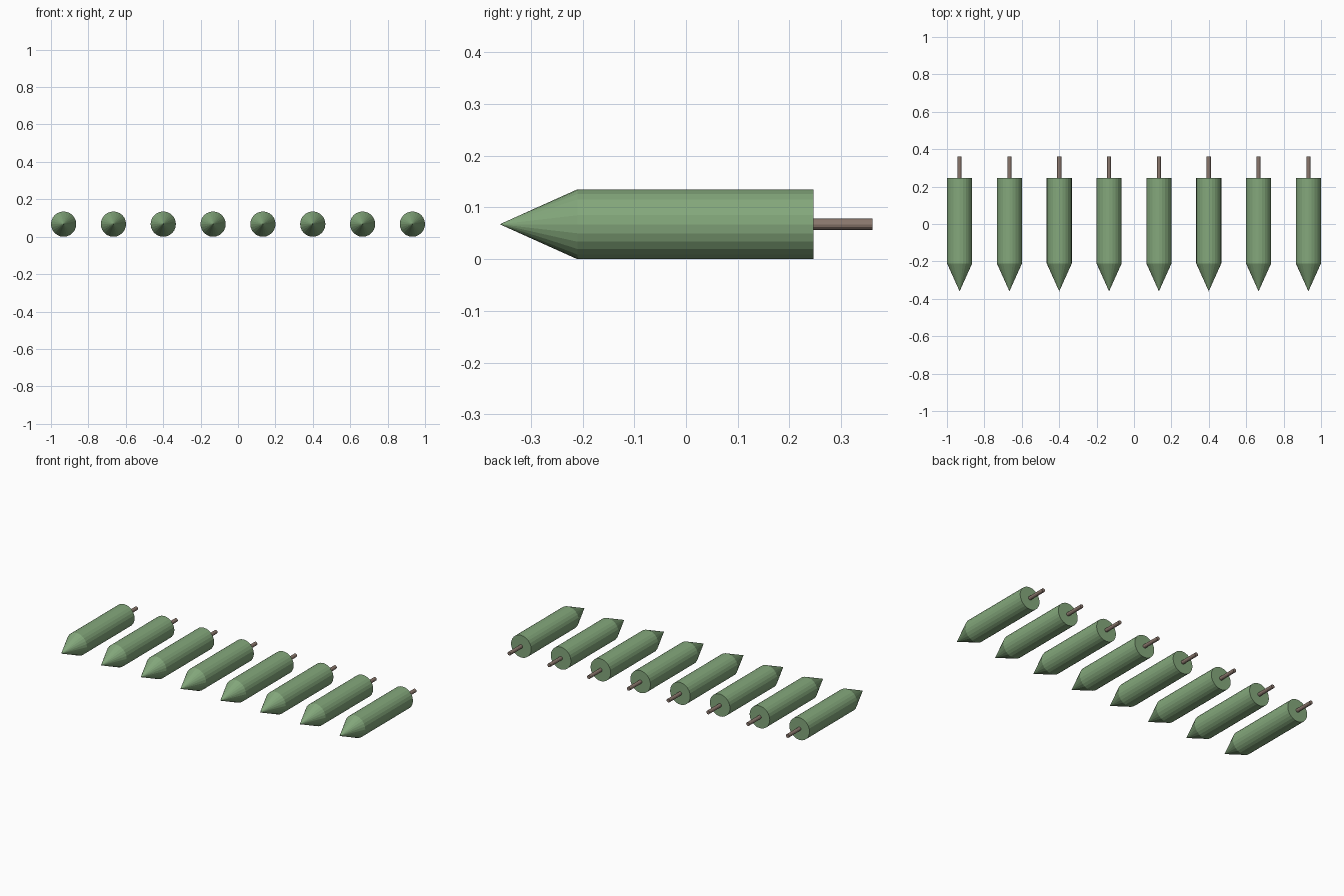
import bpy
import bmesh
import math
from mathutils import Matrix

cube = bpy.data.objects.get("Cube")
if cube:
    bpy.data.objects.remove(cube, do_unlink=True)

RADIUS = 0.0675
COUNT = 8
SPAN = 2 - 2 * RADIUS


def make_material(name, color):
    mat = bpy.data.materials.new(name)
    mat.use_nodes = True
    mat.diffuse_color = color
    mat.node_tree.nodes["Principled BSDF"].inputs["Base Color"].default_value = color
    return mat


green = make_material("soft green", (0.23, 0.39, 0.20, 1))
brown = make_material("grey brown", (0.26, 0.19, 0.155, 1))


def lathe_along_y(name, profile, sides, mat):
    """Revolve (radius, y) points around the y axis; a zero radius closes an end."""
    bm = bmesh.new()
    verts = [bm.verts.new((r, y, 0)) for r, y in profile]
    edges = [bm.edges.new(pair) for pair in zip(verts, verts[1:])]
    bmesh.ops.spin(bm, geom=verts + edges, cent=(0, 0, 0), axis=(0, 1, 0),
                   angle=math.tau, steps=sides, use_merge=True)
    bmesh.ops.remove_doubles(bm, verts=bm.verts, dist=0.0001)
    bmesh.ops.recalc_face_normals(bm, faces=bm.faces)
    mesh = bpy.data.meshes.new(name)
    bm.to_mesh(mesh)
    bm.free()
    mesh.materials.append(mat)
    return mesh


# Pointed tube and the thin stick behind it
tube = lathe_along_y("tube", [(0, -0.36), (RADIUS, -0.21), (RADIUS, 0.246), (0, 0.246)], 24, green)
stick = lathe_along_y("stick", [(0, 0.24), (0.011, 0.24), (0.011, 0.36), (0, 0.36)], 12, brown)

# Evenly spaced row
for i in range(COUNT):
    x = -SPAN / 2 + SPAN * i / (COUNT - 1)
    for mesh in (tube, stick):
        obj = bpy.data.objects.new(f"{mesh.name}_{i + 1}", mesh)
        obj.matrix_world = Matrix.Translation((x, 0, RADIUS))
        bpy.context.collection.objects.link(obj)
